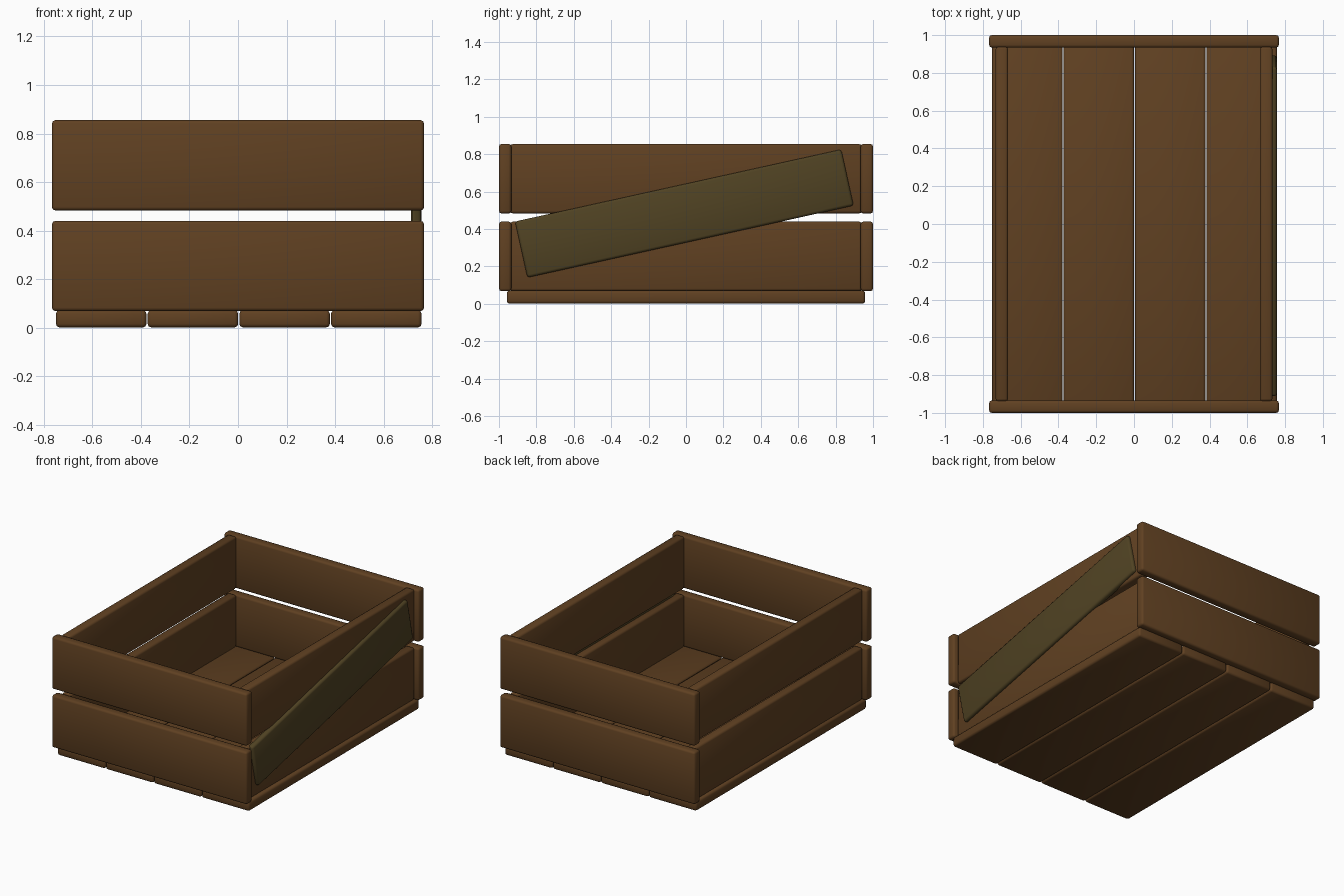
import bpy
import math

cube = bpy.data.objects.get("Cube")
if cube:
    bpy.data.objects.remove(cube, do_unlink=True)


def make_material(name, color):
    mat = bpy.data.materials.new(name)
    mat.use_nodes = True
    mat.diffuse_color = color
    mat.node_tree.nodes["Principled BSDF"].inputs["Base Color"].default_value = color
    return mat


brown = make_material("brown wood", (0.117, 0.052, 0.0155, 1))
olive = make_material("olive wood", (0.08, 0.055, 0.0165, 1))


def board(name, center, size, mat=brown, tilt=0):
    """A plank with softly rounded edges, optionally tilted about x."""
    bpy.ops.mesh.primitive_cube_add(size=1, location=center)
    obj = bpy.context.object
    obj.name = name
    obj.scale = size
    bpy.ops.object.transform_apply(location=False, rotation=False, scale=True)
    bevel = obj.modifiers.new("rounded edges", 'BEVEL')
    bevel.width = 0.014
    bevel.segments = 2
    bpy.ops.object.modifier_apply(modifier=bevel.name)
    bpy.ops.object.shade_smooth_by_angle(angle=math.radians(50))
    obj.rotation_euler.x = tilt
    obj.data.materials.append(mat)
    return obj


THICK = 0.066
HEIGHT = 0.372

# Floor planks
for i in range(4):
    board(f"floor_plank_{i + 1}", (0.003 + (i - 1.5) * 0.378, 0, 0.036),
          (0.373, 1.916, 0.07))

# Two rows of wall planks
for row, z in (("lower", 0.254), ("upper", 0.669)):
    for side, s in (("front", -1), ("back", 1)):
        board(f"{row}_{side}_plank", (0, s * (1 - THICK / 2), z),
              (1.534, THICK, HEIGHT))
    for side, s in (("right", -1), ("left", 1)):
        board(f"{row}_{side}_plank", (s * 0.7, 0, z),
              (THICK, 1.878, HEIGHT))

# Diagonal brace on one side
board("diagonal_brace", (0.735, -0.009, 0.483), (0.042, 1.786, 0.307),
      olive, math.radians(12.45))
